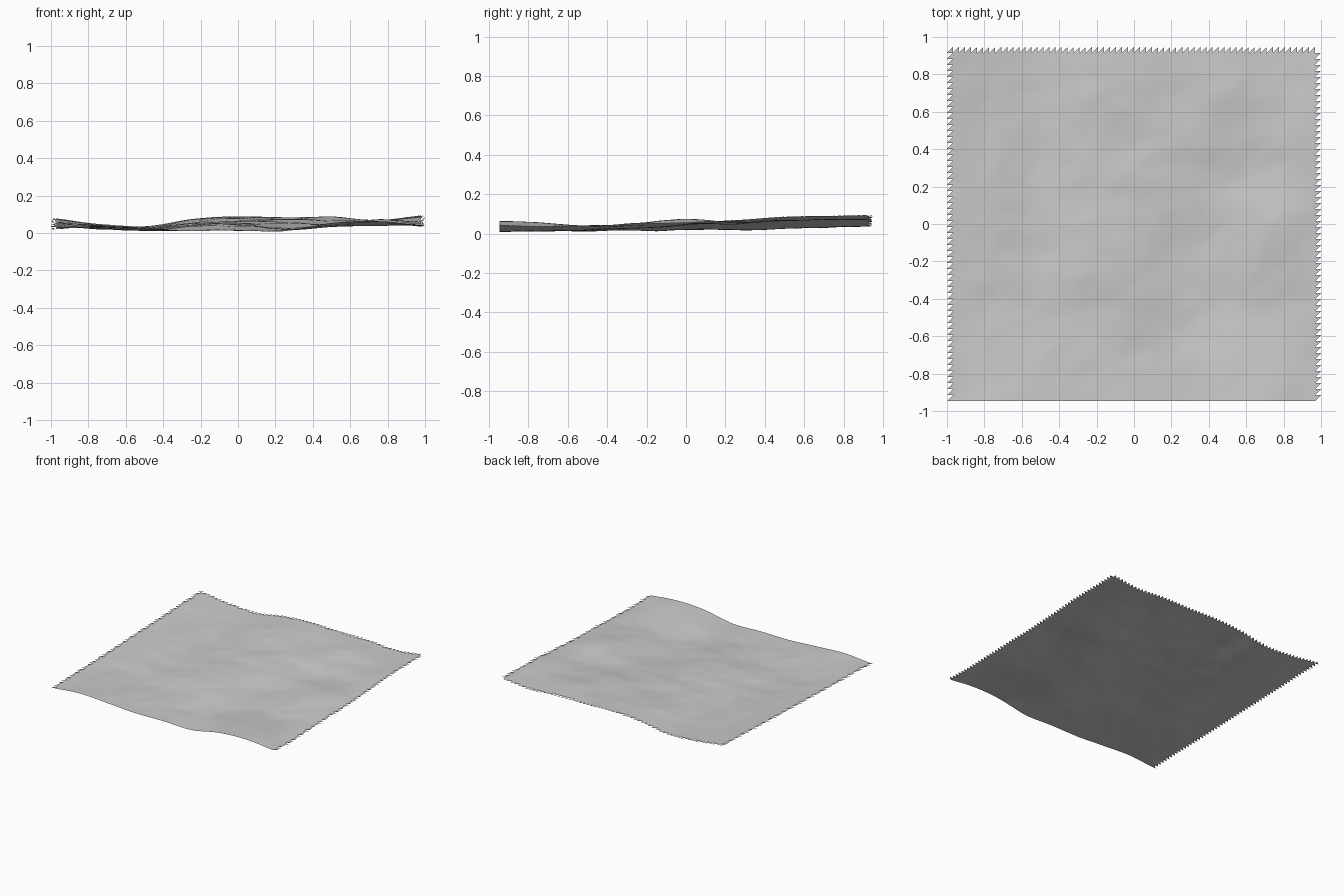
import bpy, bmesh, math
from mathutils import Vector, noise

if "Cube" in bpy.data.objects:
    bpy.data.objects.remove(bpy.data.objects["Cube"])

NX, NY = 62, 59            # grid cells
HX, HY = 1.0, 0.947        # half extents

# Coarse heights in thousandths, back row first, left to right
ROWS = [
    "80 50 36 74 90 84 84 70 95",
    "74 46 30 70 82 80 87 66 90",
    "65 44 24 60 68 72 68 62 85",
    "55 40 20 48 61 62 44 58 68",
    "48 36 15 40 54 44 46 72 55",
    "40 30 13 32 46 26 44 54 50",
    "32 24 10 15 30 18 34 38 42",
    "28 28 20 14 16 14 48 56 34",
    "20 38 26 12 14 11 55 64 40",
]
H = [[int(v) / 1000 for v in r.split()] for r in reversed(ROWS)]


def cubic(p, t):
    """Catmull-Rom interpolation along a list of values, t in 0..1."""
    n = len(p) - 1
    f = t * n
    i = min(int(f), n - 1)
    f -= i
    a, b, c, d = p[max(i - 1, 0)], p[i], p[i + 1], p[min(i + 2, n)]
    return b + 0.5 * f * (c - a + f * (2*a - 5*b + 4*c - d + f * (3*(b - c) + d - a)))


def height(x, y):
    z = cubic([cubic(r, (x / HX + 1) / 2) for r in H], (y / HY + 1) / 2)
    edge = min(1.0, 4 * min(HX - abs(x), HY - abs(y)))      # calmer borders
    z += (0.3 + 0.7 * edge) * (0.007 * noise.noise(Vector((x * 4, y * 5, 2.3)))
                               + 0.003 * noise.noise(Vector((x * 9, y * 11, 7.1))))
    return min(max(z, 0.006), 0.096)


# Terrain sheet
bm = bmesh.new()
V = [[None] * (NX + 1) for _ in range(NY + 1)]
for j in range(NY + 1):
    for i in range(NX + 1):
        x, y = HX * (2 * i / NX - 1), HY * (2 * j / NY - 1)
        V[j][i] = bm.verts.new((x, y, height(x, y)))

# Left, right and back border cells keep only one triangle: saw-tooth rim
for j in range(NY):
    for i in range(NX):
        a, b, c, d = V[j][i], V[j][i + 1], V[j + 1][i + 1], V[j + 1][i]
        left, right, back = i == 0, i == NX - 1, j == NY - 1
        if not right:
            bm.faces.new((a, b, c))
        if not (left or back):
            bm.faces.new((a, c, d))
bmesh.ops.delete(bm, geom=[v for v in bm.verts if not v.link_faces], context='VERTS')

me = bpy.data.meshes.new("terrain")
bm.to_mesh(me)
bm.free()
terrain = bpy.data.objects.new("terrain", me)
bpy.context.collection.objects.link(terrain)

grey = bpy.data.materials.new("light grey")
grey.diffuse_color = (0.6, 0.6, 0.6, 1)
grey.use_nodes = True
grey.node_tree.nodes["Principled BSDF"].inputs["Base Color"].default_value = grey.diffuse_color
me.materials.append(grey)

bpy.context.view_layer.objects.active = terrain
terrain.select_set(True)
bpy.ops.object.shade_smooth_by_angle(angle=math.radians(30))
